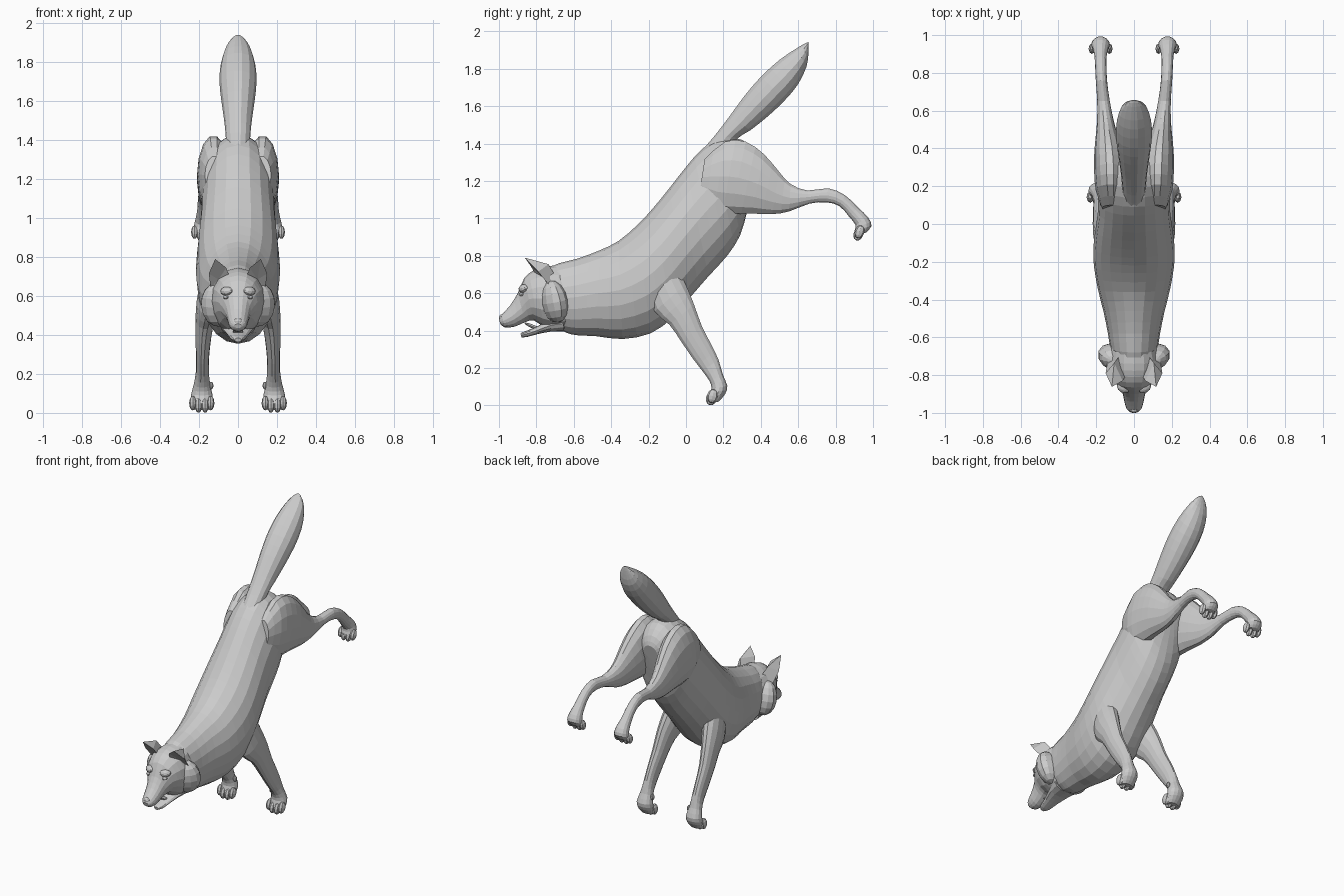
import bpy, bmesh
from math import cos, sin, pi
from mathutils import Vector, Matrix


def spline(a, b, c, d, t):
    return 0.5 * (2*b + (c-a)*t + (2*a-5*b+4*c-d)*t*t + (3*b-a-3*c+d)*t**3)


def finish(bm, name):
    bmesh.ops.recalc_face_normals(bm, faces=bm.faces)
    me = bpy.data.meshes.new(name)
    bm.to_mesh(me)
    bm.free()
    ob = bpy.data.objects.new(name, me)
    bpy.context.collection.objects.link(ob)
    return ob


def loft(name, rows, n=16, steps=2, side=1):
    """Rows: top y, top z, bottom y, bottom z, centre x, half width."""
    rows = [Vector(r) for r in rows]
    p = [rows[0]] + rows + [rows[-1]]
    fine = [spline(*p[i:i+4], s / steps) for i in range(len(rows) - 1) for s in range(steps)]
    fine.append(rows[-1])
    bm = bmesh.new()
    rings = []
    for ty, tz, by, bz, x, w in fine:
        ring = []
        for k in range(n):
            a = 2 * pi * k / n
            s = sin(a)
            ring.append(bm.verts.new((side * (x + w * cos(a)),
                                      (ty+by)/2 + s*(ty-by)/2, (tz+bz)/2 + s*(tz-bz)/2)))
        rings.append(ring)
    for r, q in zip(rings, rings[1:]):
        for k in range(n):
            j = (k + 1) % n
            bm.faces.new((r[k], r[j], q[j], q[k]))
    bm.faces.new(rings[0])
    bm.faces.new(rings[-1])
    return finish(bm, name)


def blob(name, loc, size, tilt=0, yaw=0, seg=10):
    bm = bmesh.new()
    bmesh.ops.create_uvsphere(bm, u_segments=seg, v_segments=max(6, seg * 2 // 3), radius=1)
    m = (Matrix.Translation(loc) @ Matrix.Rotation(yaw, 4, 'Z')
         @ Matrix.Rotation(tilt, 4, 'X') @ Matrix.Diagonal((*size, 1)))
    bm.transform(m)
    return finish(bm, name)


# torso and neck
loft("torso", [
    (-.74, .73, -.66, .40, 0, .10), (-.68, .76, -.63, .385, 0, .125),
    (-.58, .785, -.58, .375, 0, .138), (-.46, .83, -.48, .37, 0, .16),
    (-.36, .88, -.34, .355, 0, .19), (-.26, .965, -.19, .385, 0, .212),
    (-.18, 1.05, -.07, .47, 0, .215), (-.09, 1.16, .02, .575, 0, .205),
    (0, 1.275, .12, .69, 0, .192), (.09, 1.375, .22, .80, 0, .188),
    (.19, 1.43, .29, .91, 0, .178), (.30, 1.42, .325, 1.03, 0, .15),
    (.37, 1.36, .35, 1.12, 0, .10), (.395, 1.30, .37, 1.2, 0, .05)], n=20)

# tail
loft("tail", [
    (.08, 1.36, .24, 1.36, 0, .06), (.15, 1.44, .28, 1.43, 0, .064),
    (.23, 1.545, .345, 1.47, 0, .072), (.31, 1.655, .44, 1.545, 0, .085),
    (.40, 1.76, .53, 1.63, 0, .095), (.50, 1.85, .60, 1.715, 0, .09),
    (.59, 1.91, .645, 1.81, 0, .067), (.64, 1.938, .655, 1.885, 0, .035),
    (.654, 1.942, .656, 1.93, 0, .008)], n=14)

# skull and muzzle
loft("head", [
    (-1.0, .458, -.992, .435, 0, .018), (-.985, .485, -.97, .418, 0, .04),
    (-.94, .535, -.92, .42, 0, .053), (-.90, .60, -.86, .445, 0, .066),
    (-.865, .68, -.815, .455, 0, .10), (-.81, .725, -.76, .42, 0, .128),
    (-.74, .745, -.69, .40, 0, .142), (-.65, .75, -.62, .40, 0, .12)])

# lower jaw and tongue
loft("lower_jaw", [
    (-.885, .385, -.88, .364, 0, .016), (-.865, .395, -.85, .366, 0, .036),
    (-.80, .42, -.79, .382, 0, .052), (-.73, .46, -.72, .395, 0, .075),
    (-.66, .48, -.65, .395, 0, .09)], n=12)
blob("tongue", (0, -.81, .418), (.028, .06, .01), tilt=-.4)
blob("nose", (0, -.982, .468), (.024, .018, .02), tilt=.4)


def ear(side):
    pts = [(.035, -.79, .675), (.14, -.73, .64), (.07, -.69, .68),
           (.06, -.83, .745), (.15, -.79, .715), (.105, -.735, .755),
           (.117, -.862, .79), (.10, -.765, .685)]
    bm = bmesh.new()
    v = [bm.verts.new((side * x, y, z)) for x, y, z in pts]
    for f in ((0, 2, 5, 3), (2, 1, 4, 5), (3, 5, 6), (5, 4, 6),
              (0, 3, 7), (3, 6, 7), (6, 4, 7), (4, 1, 7), (1, 0, 7), (0, 1, 2)):
        bm.faces.new([v[i] for i in f])
    finish(bm, "ear")


def toes(name, side, x, y, z, size, tilt):
    for i, dx in enumerate((-.046, -.017, .017, .046)):
        inner = i in (1, 2)
        blob(name, (side * (x + dx), y - .006 * inner, z - .012 * inner), size, tilt, seg=8)


for s in (-1, 1):
    ear(s)
    # cheek fur, brow and eye
    blob("cheek_ruff", (s * .10, -.705, .555), (.095, .07, .115), tilt=.2, yaw=s * .35, seg=12)
    blob("brow", (s * .058, -.868, .625), (.036, .025, .022), tilt=.5, yaw=s * .5)
    blob("eye", (s * .063, -.880, .594), (.016, .012, .010), yaw=s * .5, seg=8)

    # hind leg
    loft("hind_leg", [
        (.10, 1.32, .07, 1.12, .12, .05), (.21, 1.415, .15, 1.035, .125, .078),
        (.32, 1.415, .24, 1.02, .128, .083), (.42, 1.345, .35, 1.022, .135, .075),
        (.50, 1.25, .46, 1.02, .145, .056), (.56, 1.185, .55, 1.035, .152, .043),
        (.65, 1.15, .66, 1.078, .162, .033), (.76, 1.162, .75, 1.085, .172, .03),
        (.85, 1.125, .82, 1.065, .176, .03), (.92, 1.06, .87, 1.01, .177, .033),
        (.975, 1.005, .905, .965, .177, .044), (.993, .96, .90, .935, .177, .05),
        (.965, .925, .905, .905, .177, .04)], side=s, n=14)
    toes("hind_toe", s, .177, .928, .928, (.018, .026, .036), -.35)

    # front leg
    loft("front_leg", [
        (-.22, .64, -.06, .76, .13, .06), (-.17, .50, 0, .65, .15, .062),
        (-.09, .43, .045, .54, .168, .05), (-.03, .345, .088, .42, .178, .04),
        (.035, .25, .135, .33, .182, .034), (.085, .185, .175, .245, .183, .033),
        (.125, .13, .198, .165, .185, .042), (.135, .09, .222, .105, .186, .054),
        (.122, .05, .21, .06, .186, .055), (.13, .015, .175, .02, .185, .042)], side=s, n=14)
    toes("front_toe", s, .186, .142, .05, (.019, .03, .038), -.25)
    blob("dewclaw", (s * .138, .165, .14), (.012, .015, .02), seg=8)
